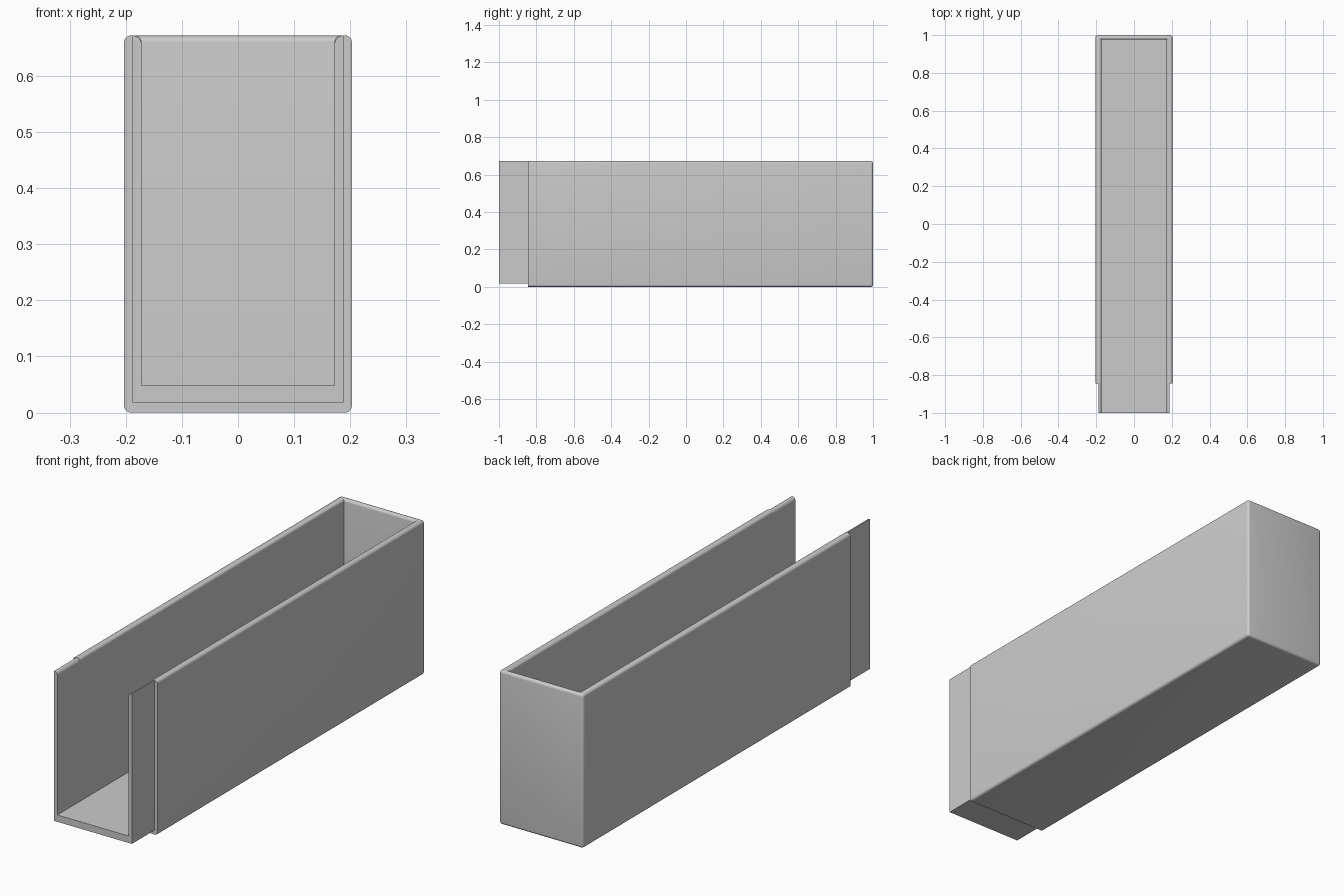
import bpy, bmesh, math

if "Cube" in bpy.data.objects:
    bpy.data.objects.remove(bpy.data.objects["Cube"], do_unlink=True)

OUT, MID, INN = 0.203, 0.188, 0.172      # half widths: outer, lip, cavity
TOP, FLOOR, LIP_BASE = 0.672, 0.048, 0.018
FRONT, STEP, BACK, BACK_IN = -1.0, -0.845, 1.0, 0.976
R = 0.0154

grey = bpy.data.materials.new("light grey")
grey.use_nodes = True
grey.diffuse_color = (0.6, 0.6, 0.6, 1)
grey.node_tree.nodes["Principled BSDF"].inputs["Base Color"].default_value = (0.6, 0.6, 0.6, 1)


def finish(bm, name):
    bmesh.ops.recalc_face_normals(bm, faces=bm.faces)
    mesh = bpy.data.meshes.new(name)
    bm.to_mesh(mesh)
    bm.free()
    obj = bpy.data.objects.new(name, mesh)
    bpy.context.collection.objects.link(obj)
    mesh.materials.append(grey)
    bpy.ops.object.select_all(action="DESELECT")
    obj.select_set(True)
    bpy.context.view_layer.objects.active = obj
    bpy.ops.object.shade_smooth_by_angle(angle=math.radians(35))
    return obj


def section(bm, half, base, y):
    """Four corners of a U: left top, left base, right base, right top."""
    return [bm.verts.new((x, y, z)) for x, z in
            ((half, TOP), (half, base), (-half, base), (-half, TOP))]


# Sleeve: open-topped, open-fronted tray with rounded outer edges and rim
bm = bmesh.new()
of, ob = section(bm, OUT, 0, STEP), section(bm, OUT, 0, BACK)
nf, nb = section(bm, INN, FLOOR, STEP), section(bm, INN, FLOOR, BACK_IN)
for i in range(3):
    bm.faces.new((of[i], of[i + 1], ob[i + 1], ob[i]))
    bm.faces.new((nf[i], nb[i], nb[i + 1], nf[i + 1]))
bm.faces.new(ob)
bm.faces.new(nb)
bm.faces.new(of + nf[::-1])
for a, b in ((0, 0), (3, 3)):
    bm.faces.new((of[a], ob[a], nb[b], nf[b]))
bm.faces.new((ob[0], ob[3], nb[3], nb[0]))
bmesh.ops.recalc_face_normals(bm, faces=bm.faces)
outer, inner = set(of + ob), set(nf + nb)
rounded = []
for e in bm.edges:
    ends = set(e.verts)
    at_front = all(abs(v.co.y - STEP) < 1e-4 for v in ends)
    on_rim = all(abs(v.co.z - TOP) < 1e-4 for v in ends)
    crosses_rim = bool(ends & outer) and bool(ends & inner)
    if not at_front and not crosses_rim and (ends <= outer or on_rim):
        rounded.append(e)
# The rear wall is thinner, so the roundings must fit within it
bmesh.ops.bevel(bm, geom=rounded, offset=min(R, (BACK - BACK_IN) / 2 - 0.0002),
                offset_type="OFFSET", segments=5, profile=0.5,
                affect="EDGES", clamp_overlap=False)
finish(bm, "sleeve")

# Front lip: thinner U channel, inner top edges rounded
bm = bmesh.new()
arc = [(INN + R * (1 - math.cos(a)), TOP - R + R * math.sin(a))
       for a in (math.radians(90 - 18 * k) for k in range(6))]
half = [(MID, LIP_BASE), (MID, TOP)] + arc + [(INN, FLOOR)]
outline = half + [(-x, z) for x, z in reversed(half)]
face = bm.faces.new([bm.verts.new((x, FRONT, z)) for x, z in outline])
moved = bmesh.ops.extrude_face_region(bm, geom=[face], use_keep_orig=True)["geom"]
bmesh.ops.translate(bm, vec=(0, STEP - FRONT, 0),
                    verts=[v for v in moved if isinstance(v, bmesh.types.BMVert)])
finish(bm, "front_lip")
